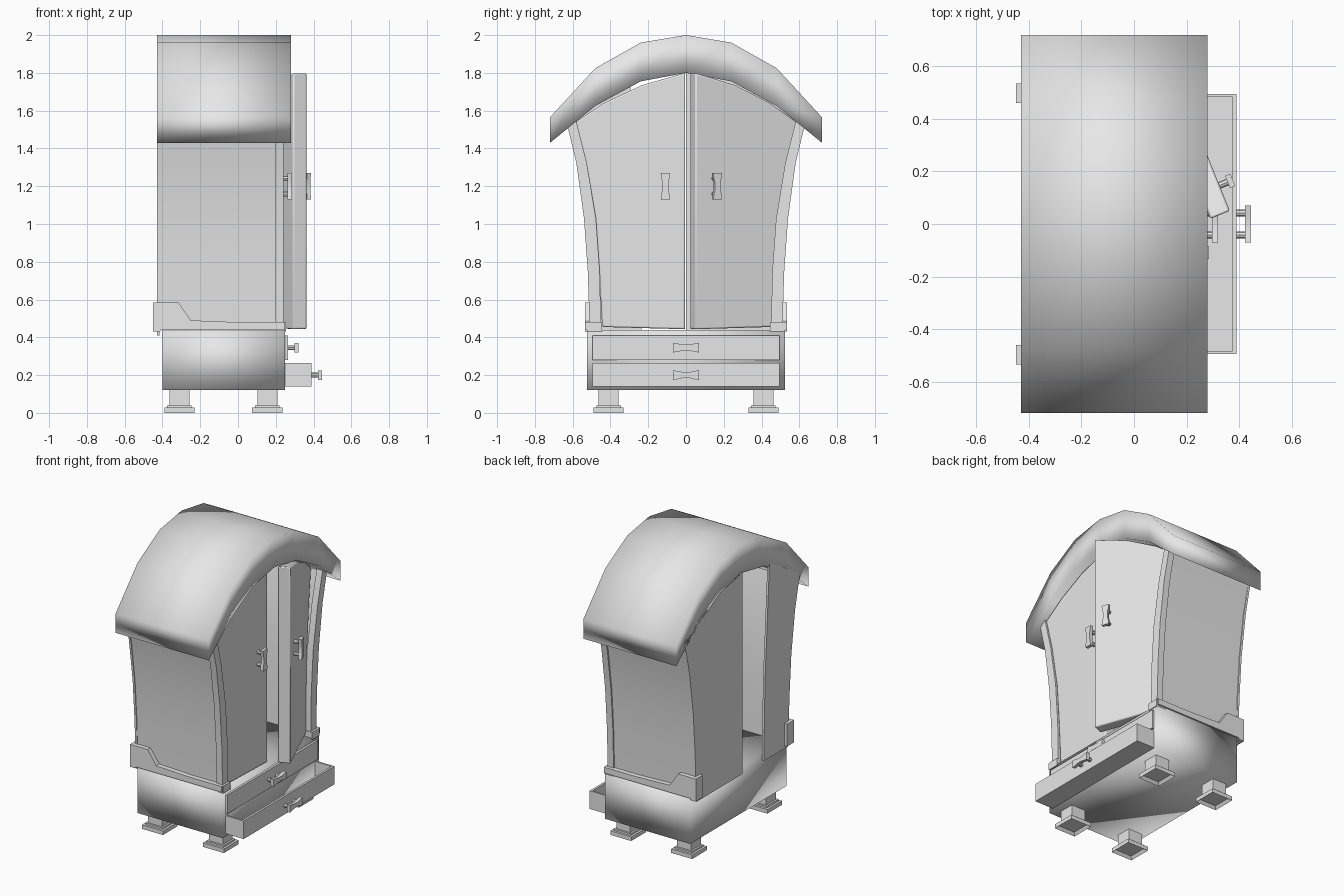
import bpy, bmesh, math
from mathutils import Matrix, Vector

if "Cube" in bpy.data.objects:
    bpy.data.objects.remove(bpy.data.objects["Cube"])

GREY = (0.8, 0.8, 0.8, 1.0)
mat = bpy.data.materials.new("light_grey")
mat.use_nodes = True
mat.diffuse_color = GREY
mat.node_tree.nodes["Principled BSDF"].inputs["Base Color"].default_value = GREY
made = []


def finish(name, bm):
    bmesh.ops.recalc_face_normals(bm, faces=bm.faces)
    mesh = bpy.data.meshes.new(name)
    bm.to_mesh(mesh)
    bm.free()
    mesh.materials.append(mat)
    ob = bpy.data.objects.new(name, mesh)
    bpy.context.collection.objects.link(ob)
    made.append(ob)
    return ob


def frame(origin, u, v, w):
    """Matrix whose local axes are u, v, w."""
    m = Matrix((u, v, w)).transposed().to_4x4()
    m.translation = Vector(origin)
    return m


def prism(name, pts, depth, m):
    """Outline in local u, v extruded along local w."""
    bm = bmesh.new()
    low = [bm.verts.new(m @ Vector((a, b, 0))) for a, b in pts]
    top = [bm.verts.new(m @ Vector((a, b, depth))) for a, b in pts]
    bm.faces.new(low)
    bm.faces.new(top)
    n = len(pts)
    for i in range(n):
        j = (i + 1) % n
        bm.faces.new((low[i], low[j], top[j], top[i]))
    return finish(name, bm)


def box(name, x, y, z, hollow=0):
    bm = bmesh.new()
    bmesh.ops.create_cube(bm, size=1)
    for v in bm.verts:
        v.co = [r[0] if c < 0 else r[1] for c, r in zip(v.co, (x, y, z))]
    if hollow:  # recess in the underside
        under = min(bm.faces, key=lambda f: f.calc_center_median().z)
        bmesh.ops.inset_individual(bm, faces=[under], thickness=hollow)
        for v in under.verts:
            v.co.z += hollow
    return finish(name, bm)


X, Y, Z = Vector((1, 0, 0)), Vector((0, 1, 0)), Vector((0, 0, 1))

# Base cabinet
base = box("base_cabinet", (-0.40, 0.25), (-0.525, 0.525), (0.12, 0.44))

# Feet: hollow plate, collar and neck
for x in (-0.31, 0.155):
    for y in (-0.41, 0.41):
        for part, r, z0, z1, h in (("plate", 0.08, 0, 0.028, 0.02),
                                   ("collar", 0.065, 0.028, 0.04, 0),
                                   ("neck", 0.053, 0.04, 0.13, 0)):
            box("foot_" + part, (x - r, x + r), (y - r, y + r), (z0, z1), h)


def handle(name, origin, along, across, out):
    """Waisted grip on two pegs."""
    bar = [(-0.07, -0.025), (-0.045, -0.022), (-0.02, -0.016), (0.02, -0.016),
           (0.045, -0.022), (0.07, -0.025)]
    bar += [(a, -b) for a, b in reversed(bar)]
    prism(name + "_grip", bar, 0.022, frame(origin + out * 0.033, along, across, out))
    peg = [(0.013 * math.cos(i * math.tau / 8), 0.013 * math.sin(i * math.tau / 8))
           for i in range(8)]
    for s in (-0.042, 0.042):
        prism(name + "_peg", peg, 0.045,
              frame(origin + along * s - out * 0.005, along, across, out))


# Drawers: closed upper one, open lower tray
W = 0.495
box("upper_drawer_front", (0.24, 0.265), (-W, W), (0.28, 0.41))
handle("upper_drawer_handle", Vector((0.265, 0, 0.345)), Y, Z, X)
box("lower_drawer_front", (0.375, 0.39), (-W, W), (0.14, 0.265))
box("lower_drawer_floor", (0.20, 0.38), (-W, W), (0.14, 0.155))
for s in (-1, 1):
    box("lower_drawer_side", (0.20, 0.38), sorted((s * W, s * (W - 0.012))), (0.14, 0.265))
handle("lower_drawer_handle", Vector((0.39, 0, 0.2)), Y, Z, X)

# Flared side walls, front posts and base trim, mirrored
outer = [(0.51, 0.44), (0.52, 0.75), (0.54, 1.03), (0.58, 1.32), (0.635, 1.55)]
inner = [(0.45, 0.44), (0.457, 0.75), (0.477, 1.03), (0.525, 1.32), (0.585, 1.56)]
thin = [(y - 0.01, z) for y, z in outer]
wall = thin + [(y - 0.015, z) for y, z in reversed(thin)]
trim = [(-0.45, 0.43), (-0.40, 0.44), (0.25, 0.44), (0.25, 0.48), (0, 0.48),
        (-0.25, 0.49), (-0.315, 0.585), (-0.45, 0.585)]
for s in (-1, 1):
    prism("side_wall", wall, 0.64, frame((-0.43, 0, 0), Y * s, Z, X))
    prism("front_post", outer + inner[::-1], 0.045, frame((0.195, 0, 0), Y * s, Z, X))
    box("post_foot", (0.185, 0.255), sorted((s * 0.445, s * 0.525)), (0.43, 0.48))
    prism("side_trim", trim, 0.035, frame((0, s * 0.5, 0), X, Z, Y * s))
    box("trim_return", (-0.45, -0.41), sorted((s * 0.46, s * 0.535)), (0.43, 0.585))

# Back boards: four tapered planks, one absent
edge = [(y - 0.005, z) for y, z in outer]
edge[0] = (0.5, 0.41)
for name, s, t0, t1 in (("back_board_outer", 1, 0.49, 1), ("back_board_inner", 1, 0, 0.49),
                        ("back_board_far", -1, 0.47, 1)):
    crown = lambda t: 1.56 + 0.25 * (1 - t * t)
    left = [(y * t0, z) for y, z in edge[:-1]] + [(edge[-1][0] * t0, crown(t0))]
    right = [(y * t1, z) for y, z in edge[:-1]] + [(edge[-1][0] * t1, crown(t1))]
    prism(name, left + right[::-1], 0.015, frame((-0.43, 0, 0), Y * s, Z, X))

# Doors: one shut, one ajar
door = [(0, 0.443), (0.44, 0.455), (0.455, 0.75), (0.475, 1.03), (0.525, 1.32),
        (0.58, 1.54), (0.43, 1.64), (0.23, 1.735), (0, 1.8)]
swing = math.radians(22)
along_open = Vector((-math.sin(swing), math.cos(swing), 0))
out_open = Vector((math.cos(swing), math.sin(swing), 0))
for name, free, along, out in (("shut_door", Vector((0.23, -0.004, 0)), -Y, X),
                               ("open_door", Vector((0.365, 0.05, 0)), along_open, out_open)):
    ob = prism(name, door, 0.08, frame(free, along, Z, -out))
    bev = ob.modifiers.new("soft_edges", "BEVEL")
    bev.width, bev.segments = 0.008, 2
    handle(name + "_handle", free + along * 0.105 + Z * 1.2, Z, along, out)

# Arched roof: facetted shell swept from back to front
half = [(0.72, 1.565, 1.43), (0.48, 1.825, 1.625), (0.24, 1.96, 1.755), (0, 2.0, 1.80)]
arch = [(-y, t, u) for y, t, u in half] + half[-2::-1]
bm = bmesh.new()
rings = [[bm.verts.new(p) for p in ((-0.43, y, u), (0.28, y, u), (0.28, y, t), (-0.43, y, t))]
         for y, t, u in arch]
for a, b in zip(rings, rings[1:]):
    for i in range(4):
        j = (i + 1) % 4
        bm.faces.new((a[i], a[j], b[j], b[i]))
bm.faces.new(rings[0])
bm.faces.new(rings[-1])
roof = finish("arched_roof", bm)

# Shading
bpy.ops.object.select_all(action="DESELECT")
for ob in made:
    ob.select_set(True)
bpy.context.view_layer.objects.active = roof
bpy.ops.object.shade_smooth_by_angle(angle=math.radians(35))
for ob in (roof, base):
    ob.select_set(False)
    for name in ("sharp_edge",):
        if name in ob.data.attributes:
            ob.data.attributes.remove(ob.data.attributes[name])
    ob.data.shade_smooth()
